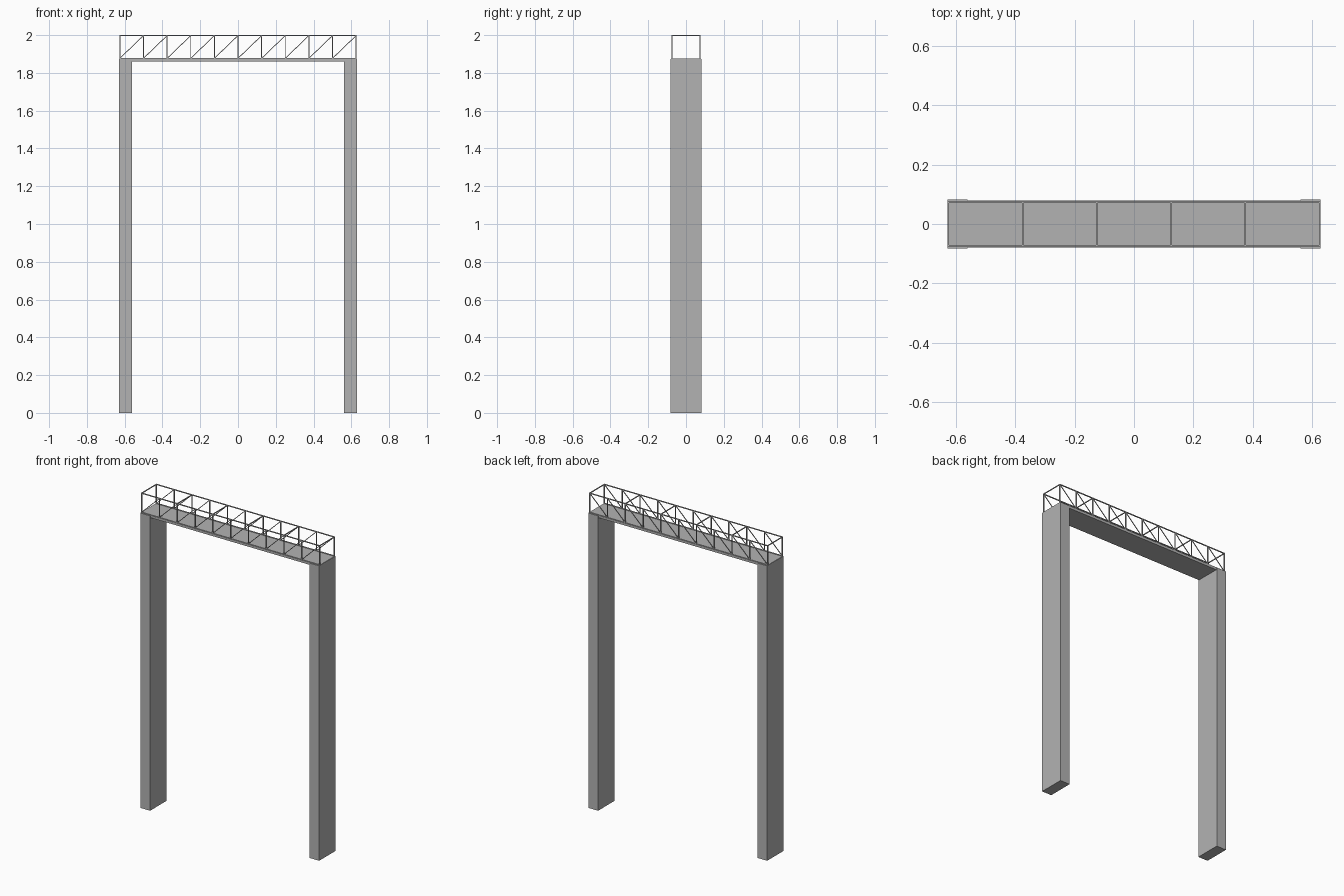
import bpy, bmesh
from mathutils import Vector

if "Cube" in bpy.data.objects:
    bpy.data.objects.remove(bpy.data.objects["Cube"])

grey = bpy.data.materials.new("concrete grey")
grey.diffuse_color = (0.45, 0.45, 0.45, 1)
grey.use_nodes = True
grey.node_tree.nodes["Principled BSDF"].inputs["Base Color"].default_value = grey.diffuse_color


def finish(name, bm):
    bmesh.ops.recalc_face_normals(bm, faces=bm.faces)
    me = bpy.data.meshes.new(name)
    bm.to_mesh(me)
    bm.free()
    me.materials.append(grey)
    ob = bpy.data.objects.new(name, me)
    bpy.context.collection.objects.link(ob)
    return ob


def add_box(bm, lo, hi):
    lo, hi = Vector(lo), Vector(hi)
    verts = bmesh.ops.create_cube(bm, size=1)["verts"]
    for v in verts:
        v.co = Vector(((lo[i] + hi[i]) / 2 + v.co[i] * (hi[i] - lo[i]) for i in range(3)))


def add_bar(bm, a, b, w, d):
    # square bar from a to b lying in a plane of constant y; w in plane, d along y
    a, b = Vector(a), Vector(b)
    depth = Vector((0, d / 2, 0))
    side = (b - a).cross(Vector((0, 1, 0))).normalized() * (w / 2)
    ring = [[bm.verts.new(p + s * side + t * depth) for s, t in ((-1, -1), (1, -1), (1, 1), (-1, 1))]
            for p in (a, b)]
    for i in range(4):
        j = (i + 1) % 4
        bm.faces.new((ring[0][i], ring[0][j], ring[1][j], ring[1][i]))
    bm.faces.new(ring[0])
    bm.faces.new(ring[1])


# Two tall pillars
for s, name in ((-1, "left_pillar"), (1, "right_pillar")):
    bm = bmesh.new()
    x0, x1 = sorted((s * 0.56, s * 0.629))
    add_box(bm, (x0, -0.083, 0), (x1, 0.083, 1.874))
    finish(name, bm)

# Flat deck over the pillars
bm = bmesh.new()
add_box(bm, (-0.628, -0.079, 1.861), (0.628, 0.079, 1.876))
finish("deck", bm)

# Side trusses: chords, posts and diagonals
X, Y, Z0, Z1, T = 0.6255, 0.0735, 1.877, 1.9975, 0.005
STEP = X / 5
for s, name in ((-1, "front_truss"), (1, "back_truss")):
    bm = bmesh.new()
    y = s * Y
    for z in (Z0, Z1):
        add_bar(bm, (-X - T / 2, y, z), (X + T / 2, y, z), T, 0.006)
    for i in range(11):
        x = -X + i * STEP
        add_bar(bm, (x, y, Z0), (x, y, Z1), T, 0.006)
        if i < 10:
            add_bar(bm, (x, y, Z0), (x + STEP, y, Z1), 0.004, 0.004)
    finish(name, bm)

# Cross ties between the two top chords
bm = bmesh.new()
for i in range(6):
    x = -X + i * 2 * STEP
    add_box(bm, (x - T / 2, -Y, Z1 - T / 2), (x + T / 2, Y, Z1 + T / 2))
finish("top_ties", bm)
